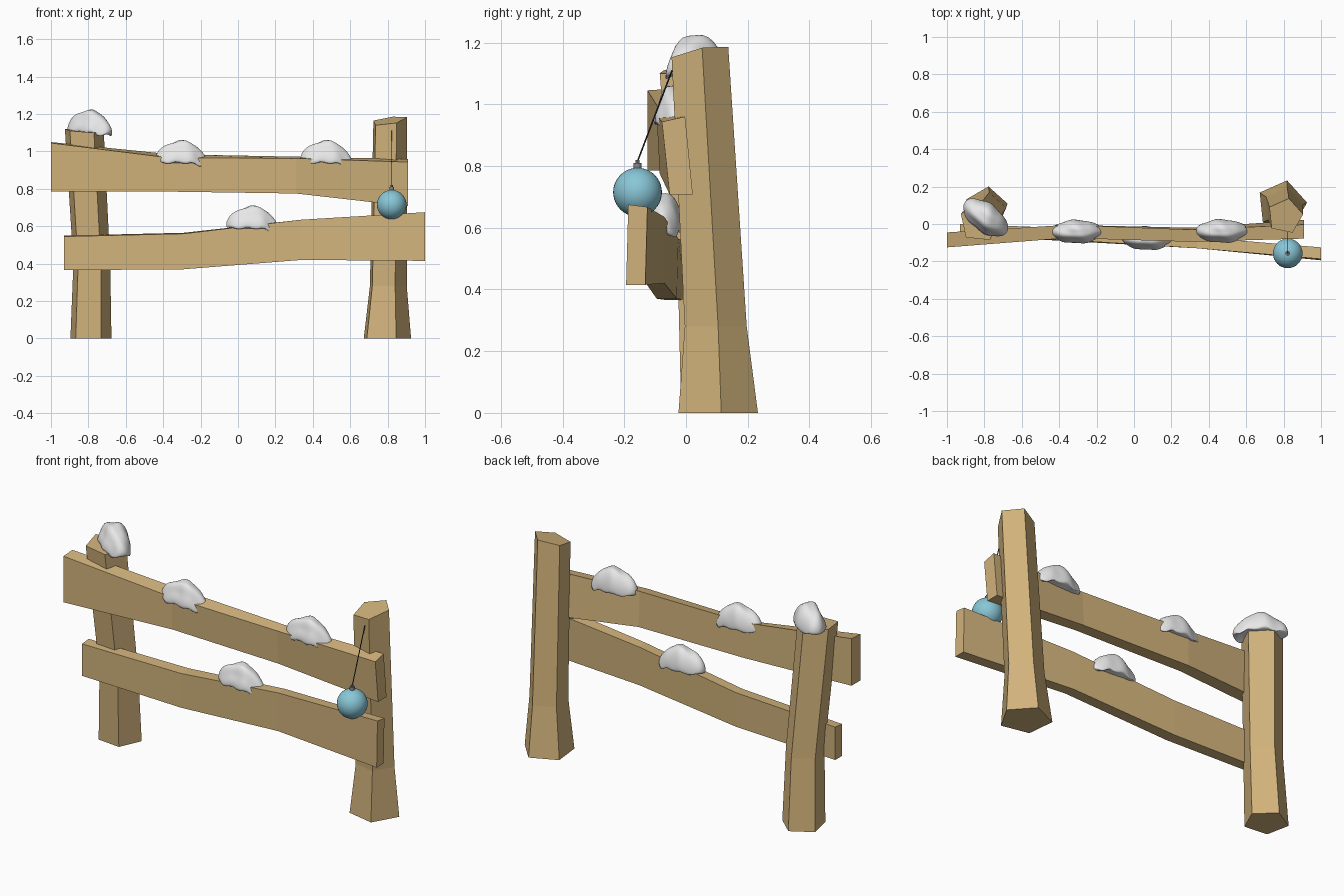
import bpy, bmesh, math
from mathutils import Vector, Matrix

if "Cube" in bpy.data.objects:
    bpy.data.objects.remove(bpy.data.objects["Cube"])


def mat(name, rgb):
    m = bpy.data.materials.new(name)
    m.diffuse_color = (*rgb, 1)
    m.use_nodes = True
    m.node_tree.nodes["Principled BSDF"].inputs["Base Color"].default_value = m.diffuse_color
    return m


WOOD = mat("tan wood", (0.64, 0.45, 0.20))
SNOW = mat("snow white", (0.80, 0.80, 0.80))
BLUE = mat("light blue", (0.25, 0.57, 0.68))
GREY = mat("cap grey", (0.25, 0.25, 0.25))
DARK = mat("string black", (0.03, 0.03, 0.03))


def finish(bm, name, material, smooth=False):
    bmesh.ops.recalc_face_normals(bm, faces=bm.faces)
    me = bpy.data.meshes.new(name)
    bm.to_mesh(me)
    bm.free()
    me.materials.append(material)
    for p in me.polygons:
        p.use_smooth = smooth
    ob = bpy.data.objects.new(name, me)
    bpy.context.collection.objects.link(ob)
    return ob


def loft(name, rings, material):
    """Join rings of points with quads and close both ends."""
    bm = bmesh.new()
    rows = [[bm.verts.new(p) for p in r] for r in rings]
    n = len(rows[0])
    for a, b in zip(rows, rows[1:]):
        for i in range(n):
            j = (i + 1) % n
            bm.faces.new((a[i], a[j], b[j], b[i]))
    bm.faces.new(rows[0])
    bm.faces.new(rows[-1])
    return finish(bm, name, material)


def post(name, phase, sections, top):
    """Five-sided post; sections are (x, y, z, radius), top gives z per corner."""
    rings = []
    for k, (x, y, z, r) in enumerate(sections):
        ring = []
        for i in range(5):
            a = math.radians(phase + 72 * i)
            zz = top[i] if k == len(sections) - 1 else z
            ring.append((x + r * math.cos(a), y + r * math.sin(a), zz))
        rings.append(ring)
    loft(name, rings, WOOD)


def rail(name, sections):
    """Sections: x, y front, y back, z bottom, z top front, z top back, bottom y shift."""
    loft(name, [[(x, yf + s, zb), (x, yb + s, zb), (x, yb, zt2), (x, yf, zt)]
                for x, yf, yb, zb, zt, zt2, s in sections], WOOD)


# Posts
post("right_post", 6, [(0.79, 0.10, 0, 0.136), (0.797, 0.093, 0.28, 0.106),
                       (0.808, 0.042, 1.17, 0.097)],
     (1.183, 1.186, 1.165, 1.14, 1.152))
post("left_post", 12, [(-0.79, 0.085, 0, 0.116), (-0.785, 0.065, 0.40, 0.104),
                       (-0.825, 0.01, 1.1, 0.11)],
     (1.10, 1.11, 1.12, 1.11, 1.10))

# Rails
rail("upper_rail", [(-1.0, -0.125, -0.045, 0.785, 1.045, 1.05, 0.0),
                    (-0.36, -0.075, -0.005, 0.785, 0.965, 0.985, 0.0),
                    (0.31, -0.095, -0.03, 0.775, 0.963, 0.972, 0.01),
                    (0.91, -0.078, -0.003, 0.707, 0.943, 0.96, 0.025)])
rail("lower_rail", [(-0.93, -0.06, 0.0, 0.365, 0.545, 0.55, 0.0),
                    (-0.29, -0.09, -0.025, 0.37, 0.56, 0.565, -0.005),
                    (0.34, -0.13, -0.07, 0.42, 0.635, 0.635, 0.0),
                    (1.0, -0.187, -0.125, 0.415, 0.675, 0.667, -0.007)])


# Lumpy snow drifts, one shape reused
def snow(name, loc, angle=0, width=0.062):
    bm = bmesh.new()
    bmesh.ops.create_icosphere(bm, subdivisions=4, radius=1)
    for v in bm.verts:
        x, y, z = v.co
        lump = 1 + 0.05 * math.sin(7 * x + 2 * y + 1) + 0.04 * math.sin(6 * y + 5 * z)
        if z > 0:
            h = 0.105 * z ** 1.15 * lump
        else:
            h = 0.02 * z
        # the rim sags along the sides and at the right end
        rim = math.hypot(x, y) ** 4
        h -= rim * (0.012 + 0.02 * math.exp(-((x - 0.72) / 0.22) ** 2)
                    + 0.006 * math.sin(9 * x))
        v.co = (0.137 * x * (1 + 0.03 * math.sin(5 * z)), width * y * lump, h)
    ob = finish(bm, name, SNOW, True)
    ob.matrix_world = Matrix.Translation(loc) @ Matrix.Rotation(math.radians(angle), 4, 'Z')


snow("post_snow", (-0.793, 0.035, 1.118), -37, 0.075)
snow("upper_snow_left", (-0.305, -0.04, 0.955))
snow("upper_snow_right", (0.47, -0.037, 0.955))
snow("lower_snow", (0.075, -0.075, 0.605))

# Hanging ball
C = Vector((0.822, -0.157, 0.715))
bm = bmesh.new()
bmesh.ops.create_uvsphere(bm, u_segments=32, v_segments=20, radius=0.079,
                          matrix=Matrix.Translation(C))
finish(bm, "hanging_ball", BLUE, True)


def rod(name, a, b, r, sides, material):
    a, b = Vector(a), Vector(b)
    d = b - a
    m = Matrix.Translation((a + b) / 2) @ d.to_track_quat('Z', 'Y').to_matrix().to_4x4()
    bm = bmesh.new()
    bmesh.ops.create_cone(bm, cap_ends=True, segments=sides, radius1=r, radius2=r,
                          depth=d.length, matrix=m)
    finish(bm, name, material)


# Ball cap and string up to the post
rod("ball_cap", (C.x, C.y, 0.785), (C.x, C.y, 0.81), 0.013, 12, GREY)
rod("ball_loop", (C.x, C.y, 0.81), (C.x, C.y, 0.82), 0.007, 8, GREY)
rod("string", (C.x, C.y, 0.815), (C.x, -0.045, 1.11), 0.0025, 6, DARK)
